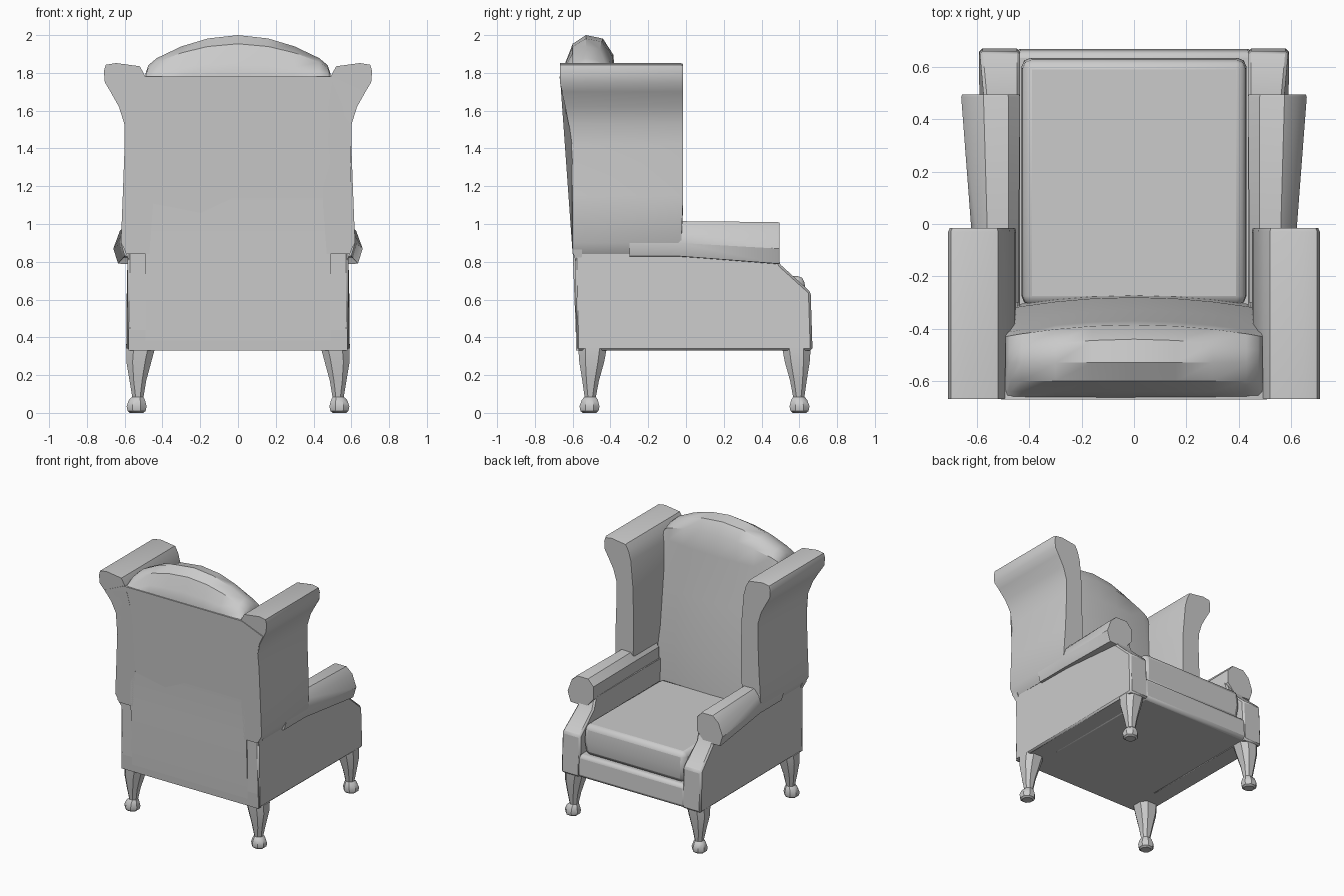
import bpy, bmesh, math

if "Cube" in bpy.data.objects:
    bpy.data.objects.remove(bpy.data.objects["Cube"])


def finish(name, bm, mirror=False, bevel=0.0, segments=2):
    bmesh.ops.recalc_face_normals(bm, faces=bm.faces)
    mesh = bpy.data.meshes.new(name)
    bm.to_mesh(mesh)
    bm.free()
    ob = bpy.data.objects.new(name, mesh)
    bpy.context.collection.objects.link(ob)
    bpy.ops.object.select_all(action='DESELECT')
    ob.select_set(True)
    bpy.context.view_layer.objects.active = ob
    bpy.ops.object.shade_smooth_by_angle(angle=math.radians(35))
    if bevel:
        m = ob.modifiers.new("soft_edges", 'BEVEL')
        m.width, m.segments = bevel, segments
        m.limit_method, m.angle_limit = 'ANGLE', math.radians(40)
    if mirror:
        ob.modifiers.new("mirror", 'MIRROR')
    return ob


def loft(name, rings, **kw):
    """Skin a list of equal-length closed rings and cap both ends."""
    bm = bmesh.new()
    vs = [[bm.verts.new(p) for p in ring] for ring in rings]
    n = len(vs[0])
    for a, b in zip(vs, vs[1:]):
        for i in range(n):
            j = (i + 1) % n
            bm.faces.new((a[i], a[j], b[j], b[i]))
    bm.faces.new(vs[0])
    bm.faces.new(vs[-1])
    return finish(name, bm, **kw)


def rect(x0, x1, y0, y1, z):
    return [(x0, y0, z), (x1, y0, z), (x1, y1, z), (x0, y1, z)]


# seat frame with the front rail
loft("seat_frame", [rect(-.46, .46, -.57, .67, .33), rect(-.46, .46, -.57, .66, .50)], bevel=.025)

# side panels with the sloping front posts
side = [(-.58, .33), (.67, .33), (.66, .64), (.50, .785), (.47, .88), (-.59, .88)]
outer = [.585, .592, .59, .575, .57, .585]
loft("side_panel", [[(.435, y, z) for y, z in side],
                    [(x, y, z) for x, (y, z) in zip(outer, side)]], mirror=True, bevel=.012, segments=1)

# seat cushion, slightly crowned
loft("seat_cushion", [rect(-.42, .42, -.31, .62, .49), rect(-.43, .43, -.31, .635, .60),
                      rect(-.425, .425, -.31, .625, .725)], bevel=.035)

# rolled arms, swelling towards the front
roll = [(.435, .86), (.435, .96), (.48, 1.01), (.575, 1.01), (.625, .965), (.66, .87), (.635, .79), (.50, .785)]
back_roll = [(.44, .86), (.44, .96), (.48, 1.015), (.56, 1.015), (.60, .97), (.62, .90), (.60, .83), (.50, .82)]
loft("arm", [[(x, -.30, z) for x, z in back_roll],
             [(x, -.04, z) for x, z in back_roll],
             [(x, .485, z) for x, z in roll],
             [(x * .97 + .016, .495, z * .97 + .027) for x, z in roll]], mirror=True)


# wings: outline flares into a roll at the top
def rear(z):
    return -.60 - .068 * max(0, min(1, (z - 1.38) / .37)) ** 1.4


wing = [(.47, .84), (.585, .84), (.62, .90), (.61, 1.15), (.60, 1.42), (.602, 1.53), (.63, 1.62), (.675, 1.70),
        (.705, 1.75), (.71, 1.81), (.70, 1.843), (.645, 1.852), (.52, 1.835), (.495, 1.79),
        (.475, 1.72), (.455, 1.50), (.45, 1.10)]
loft("wing", [[(x, rear(z), z) for x, z in wing],
              [(x, -.03 - (.01 if z < 1.1 else 0), z) for x, z in wing],
              [(x * .96 + .022, -.015 - (.01 if z < 1.1 else 0), z * .99 + .014) for x, z in wing]],
     mirror=True)

# backrest with the arched, padded crest
section = [(-.58, .33), (-.60, .86), (-.60, 1.38), (-.625, 1.57), (-.665, 1.77)]
crest = [(-.64, .35), (-.60, .80), (-.53, 1.0), (-.44, .92), (-.385, .55)]
front = [(-.37, 1.74), (-.33, 1.40), (-.28, 1.0), (-.27, .60), (-.27, .33)]
arch = [(0, 2.0), (.16, 1.982), (.30, 1.94), (.43, 1.878), (.475, 1.84), (.49, 1.795)]
rings = []
for x, top in [(-x, t) for x, t in arch[:0:-1]] + arch:
    pull = .045 * (abs(x) / .49) ** 2
    rings.append([(x, y, z) for y, z in section]
                 + [(x, y - (pull if y > -.5 else 0), 1.77 + (top - 1.77) * f) for y, f in crest]
                 + [(x, y - pull, z) for y, z in front])
loft("backrest", rings)

# outer back panel closing the rear between the wings and sides
panel = [(.58, .33), (.575, .80), (.60, .86), (.60, 1.42), (.60, 1.53), (.625, 1.62), (.67, 1.70), (.50, 1.78)]
outline = panel + [(-x, z) for x, z in panel[::-1]]
loft("back_panel", [[(x, rear(z) - .002 if z > .85 else -.582, z) for x, z in outline],
                    [(x, -.55, z) for x, z in outline]])

# legs: tapering, with a small rounded foot
levels = [(.34, .515, .075, 0), (.27, .525, .066, .004), (.17, .53, .044, .01), (.085, .53, .030, .012),
          (.07, .535, .042, .014), (.035, .537, .053, .016), (.01, .537, .048, .016), (0, .537, .036, .016)]
for name, y0, sy in (("front_leg", .585, 1), ("back_leg", -.495, -1)):
    rings = []
    for z, cx, r, dy in levels:
        k = .5 if z > .1 else .41
        rings.append([(cx + r * a, y0 + sy * dy + r * b, z) for a, b in
                      ((1, k), (k, 1), (-k, 1), (-1, k), (-1, -k), (-k, -1), (k, -1), (1, -k))])
    loft(name, rings, mirror=True)
